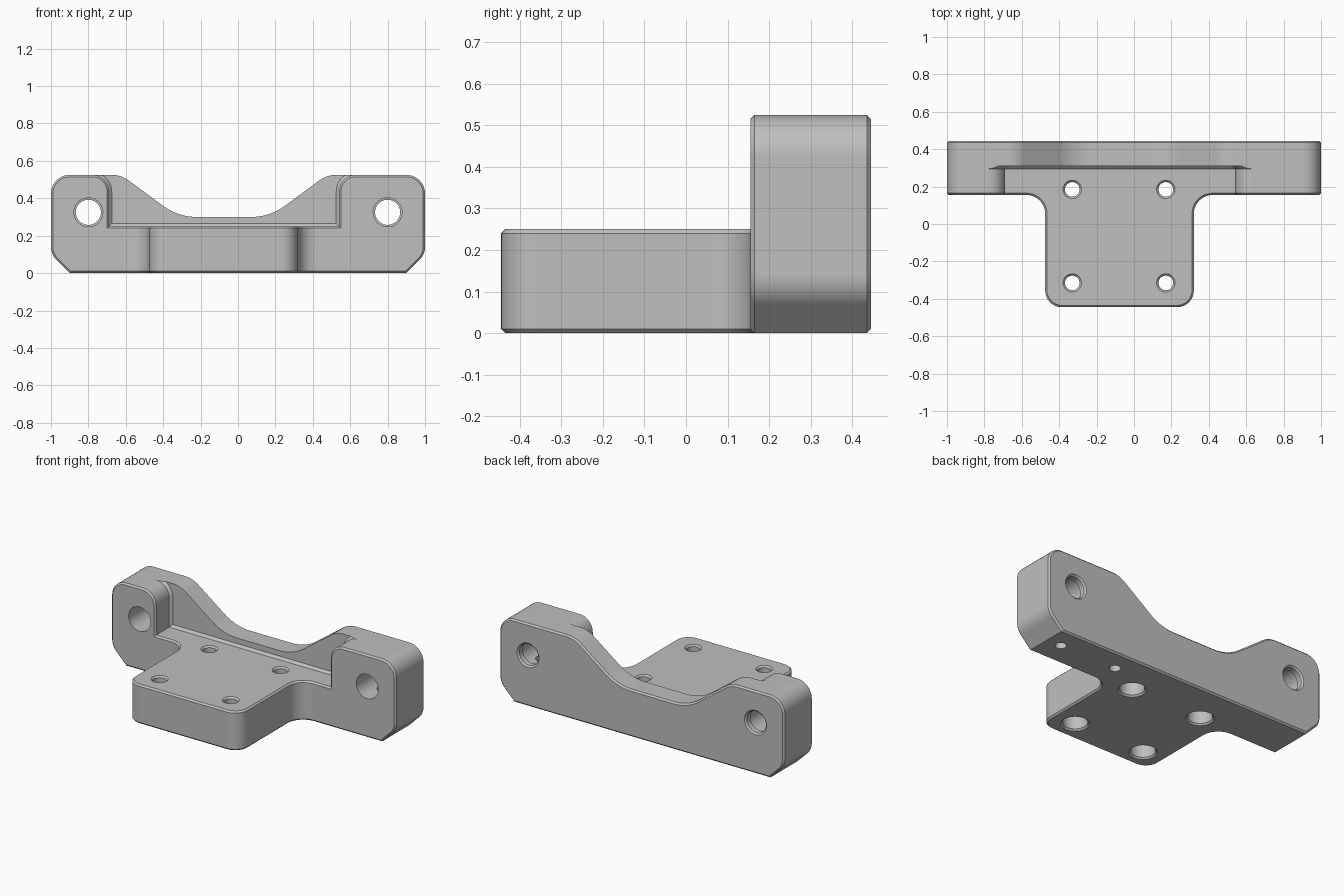
import bpy, bmesh, math
from mathutils import Vector

cube = bpy.data.objects.get("Cube")
if cube:
    bpy.data.objects.remove(cube, do_unlink=True)

grey = bpy.data.materials.new("plain grey")
grey.use_nodes = True
colour = (0.52, 0.52, 0.52, 1)
grey.diffuse_color = colour
grey.node_tree.nodes["Principled BSDF"].inputs["Base Color"].default_value = colour


def rounded(corners, steps=10):
    """Counter-clockwise outline; each corner is (u, v, fillet radius)."""
    out = []
    for i, (u, v, r) in enumerate(corners):
        p = Vector((u, v))
        if not r:
            out.append(p)
            continue
        a = (Vector(corners[i - 1][:2]) - p).normalized()
        b = (Vector(corners[(i + 1) % len(corners)][:2]) - p).normalized()
        half = a.angle(b) / 2
        centre = p + (a + b).normalized() * (r / math.sin(half))
        start = p + a * (r / math.tan(half)) - centre
        end = p + b * (r / math.tan(half)) - centre
        sweep = math.pi - 2 * half
        for k in range(steps + 1):
            t = k / steps
            out.append(centre + (start * math.sin((1 - t) * sweep)
                                 + end * math.sin(t * sweep)) / math.sin(sweep))
    return out


def inset(outline, d):
    """Move every side of the outline inwards by d."""
    out = []
    for i, p in enumerate(outline):
        e = (p - outline[i - 1]).normalized()
        f = (outline[(i + 1) % len(outline)] - p).normalized()
        n, m = Vector((-e.y, e.x)), Vector((-f.y, f.x))
        out.append(p + (n + m) * (d / (1 + n.dot(m))))
    return out


def prism(name, outline, levels, axis):
    """Loft the outline through (position, inset) levels along an axis."""
    bm = bmesh.new()
    rings = []
    for w, d in levels:
        ring = inset(outline, d)
        rings.append([bm.verts.new((p.x, w, p.y) if axis == "y" else (p.x, p.y, w))
                      for p in ring])
    n = len(outline)
    for low, high in zip(rings, rings[1:]):
        for i in range(n):
            j = (i + 1) % n
            bm.faces.new((low[i], low[j], high[j], high[i]))
    bm.faces.new(rings[0])
    bm.faces.new(rings[-1])
    bmesh.ops.recalc_face_normals(bm, faces=bm.faces)
    mesh = bpy.data.meshes.new(name)
    bm.to_mesh(mesh)
    bm.free()
    mesh.materials.append(grey)
    obj = bpy.data.objects.new(name, mesh)
    bpy.context.collection.objects.link(obj)
    return obj


def combine(target, tool, operation):
    mod = target.modifiers.new(operation, "BOOLEAN")
    mod.operation, mod.solver, mod.object = operation, "EXACT", tool
    bpy.context.view_layer.objects.active = target
    bpy.ops.object.modifier_apply(modifier=mod.name)
    bpy.data.objects.remove(tool, do_unlink=True)


def drill(u, v, steps, axis):
    """Cut a stepped round hole; steps are (position, radius)."""
    ring = [Vector((u + math.cos(a), v + math.sin(a)))
            for a in (math.tau * i / 40 for i in range(40))]
    cutter = prism("hole_cutter", ring, [(w, 1 - r) for w, r in steps], axis)
    combine(bracket, cutter, "DIFFERENCE")


# Cross beam with raised ends and a dipped middle
c, front, back, top = 0.01, 0.155, 0.445, 0.525
beam = rounded([
    (-0.9, 0, 0), (0.9, 0, 0), (1, 0.1, 0.1), (1, top, 0.1),
    (0.475, top, 0.15), (0.17, 0.3, 0.3), (-0.32, 0.3, 0.3), (-0.625, top, 0.15),
    (-1, top, 0.1), (-1, 0.1, 0.1)])
bracket = prism("mounting_bracket", beam,
                [(front, c), (front + c, 0), (back - c, 0), (back, c)], "y")

# Pocket between the end posts, flared at the top and chamfered at the rear
pocket = rounded([
    (-0.69, 0.25, 0), (0.54, 0.25, 0), (0.54, top, 0.09), (0.75, top, 0),
    (0.75, 0.7, 0), (-0.9, 0.7, 0), (-0.9, top, 0), (-0.69, top, 0.09)])
combine(bracket, prism("pocket_cutter", pocket,
        [(front - c, -2 * c), (front + c, 0), (0.295, 0), (0.31, 0.015)], "y"),
        "DIFFERENCE")

# Mounting plate with rounded corners blending into the beam
plate = rounded([
    (-0.475, -0.445, 0.09), (0.32, -0.445, 0.09), (0.32, front, 0.1), (0.45, front, 0),
    (0.45, 0.27, 0), (-0.605, 0.27, 0), (-0.605, front, 0), (-0.475, front, 0.1)])
combine(bracket, prism("mounting_plate", plate,
        [(0, c), (c, 0), (0.25 - c, 0), (0.25, c)], "z"), "UNION")

# Plate screw holes, counterbored from below
for x in (-0.33, 0.17):
    for y in (-0.315, 0.185):
        drill(x, y, [(-c, 0.095), (c, 0.075), (0.15, 0.075), (0.151, 0.042),
                     (0.24, 0.042), (0.26, 0.062)], "z")

# Through bores in the end posts
for x in (-0.8, 0.8):
    drill(x, 0.325, [(0.14, 0.08), (0.4, 0.08), (0.401, 0.07),
                     (back - c, 0.07), (back + c, 0.09)], "y")

# Small holes in the underside of the beam
drill(0.8, 0.31, [(-c, 0.036), (0.3, 0.036)], "z")
drill(0.4, 0.31, [(-c, 0.036), (0.15, 0.036)], "z")

# Smooth fillets, crisp chamfers
for o in bpy.context.selected_objects:
    o.select_set(False)
bracket.select_set(True)
bpy.context.view_layer.objects.active = bracket
bpy.ops.object.shade_smooth_by_angle(angle=math.radians(30))
weighted = bracket.modifiers.new("weighted_normals", "WEIGHTED_NORMAL")
weighted.keep_sharp = True
